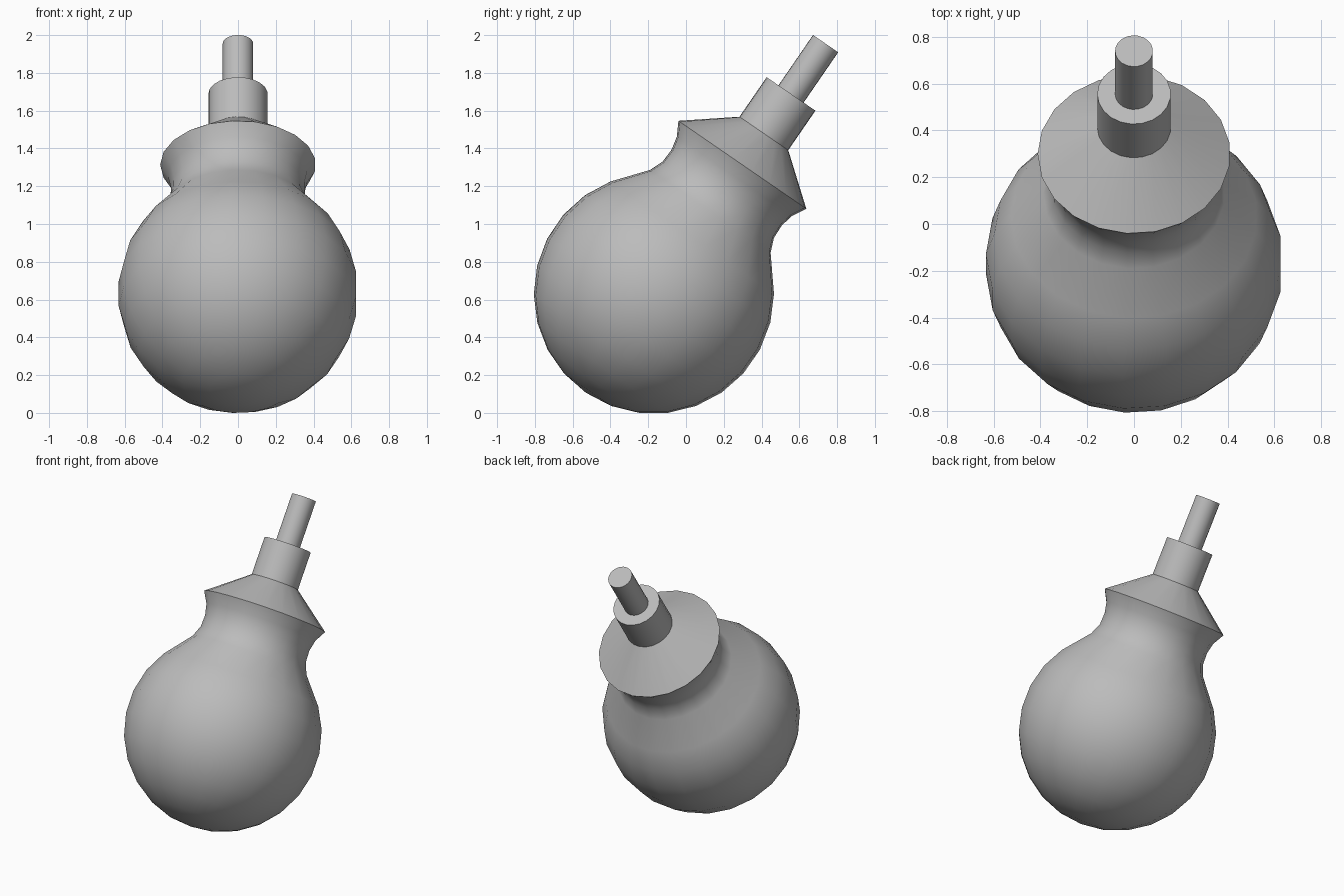
import bpy
import bmesh
from math import sin, cos, radians, tau
from mathutils import Matrix, Vector

if "Cube" in bpy.data.objects:
    bpy.data.objects.remove(bpy.data.objects["Cube"], do_unlink=True)

SIDES = 21
TILT = radians(-34.5)
CENTRE = Vector((0, -0.17, 0.632))
BULB_RADIUS = 0.637

grey = bpy.data.materials.new("plain grey")
grey.use_nodes = True
colour = (0.5, 0.5, 0.5, 1)
grey.diffuse_color = colour
grey.node_tree.nodes["Principled BSDF"].inputs["Base Color"].default_value = colour


def lathe(name, profile):
    """Revolve (radius, height) points about the tilted axis."""
    bm = bmesh.new()
    rings = []
    for r, h in profile:
        if r == 0:
            rings.append([bm.verts.new((0, 0, h))] * SIDES)
        else:
            rings.append([bm.verts.new((-r * cos(tau * i / SIDES), -r * sin(tau * i / SIDES), h))
                          for i in range(SIDES)])
    for low, high in zip(rings, rings[1:]):
        for i in range(SIDES):
            j = (i + 1) % SIDES
            corners = dict.fromkeys((low[i], low[j], high[j], high[i]))
            bm.faces.new(list(corners))
    bmesh.ops.recalc_face_normals(bm, faces=bm.faces)
    bm.transform(Matrix.Translation(CENTRE) @ Matrix.Rotation(TILT, 4, "X"))
    mesh = bpy.data.meshes.new(name)
    bm.to_mesh(mesh)
    bm.free()
    mesh.materials.append(grey)
    obj = bpy.data.objects.new(name, mesh)
    bpy.context.collection.objects.link(obj)
    bpy.ops.object.select_all(action="DESELECT")
    obj.select_set(True)
    bpy.context.view_layer.objects.active = obj
    bpy.ops.object.shade_smooth_by_angle(angle=radians(35))


# Round bulb, flowing into a waisted neck, sloped shoulder, collar and stem
step = radians(13.8)
bulb = [(0, -BULB_RADIUS)]
bulb += [(BULB_RADIUS * sin(step * k), -BULB_RADIUS * cos(step * k)) for k in range(1, 10)]
neck = [(0.388, 0.528), (0.358, 0.602), (0.355, 0.68), (0.371, 0.753), (0.412, 0.827)]
shoulder = [(0.157, 1.028)]
collar = [(0.157, 1.282)]
stem = [(0.081, 1.282), (0.081, 1.605), (0, 1.605)]
lathe("bulb_with_neck_and_stem", bulb + neck + shoulder + collar + stem)
